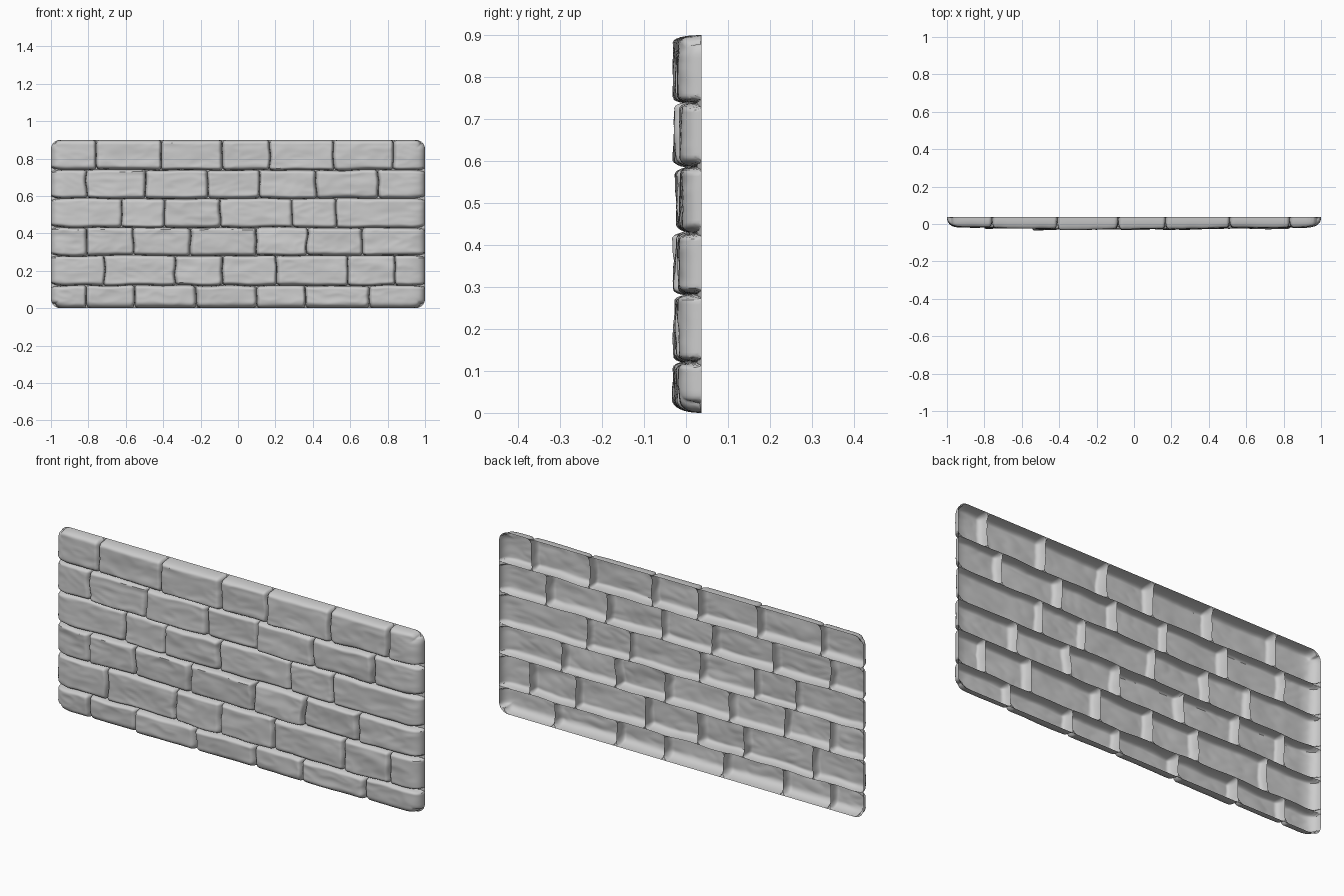
import bpy, bmesh, math, random
from mathutils import Vector, noise

if "Cube" in bpy.data.objects:
    bpy.data.objects.remove(bpy.data.objects["Cube"])

random.seed(4)
H = 0.9            # panel height
BACK = 0.037       # open back rim
GROOVE = 0.026     # mortar depth
CORNER = 0.05      # rounded outline of the panel

# Courses: bottom, top, mean face depth, vertical joints
courses = [
    (0.000, 0.121, -0.024, [-0.81, -0.553, -0.222, 0.099, 0.361, 0.703]),
    (0.121, 0.281, -0.024, [-0.714, -0.334, -0.083, 0.206, 0.585, 0.837]),
    (0.281, 0.431, -0.023, [-0.81, -0.559, -0.254, 0.099, 0.372, 0.666]),
    (0.431, 0.586, -0.018, [-0.623, -0.393, -0.094, 0.291, 0.527]),
    (0.586, 0.738, -0.021, [-0.81, -0.495, -0.163, 0.115, 0.42, 0.75]),
    (0.738, 0.900, -0.024, [-0.757, -0.41, -0.083, 0.168, 0.51, 0.832]),
]


def spaced(a, b, n):
    """Positions from a to b, denser near both ends."""
    return [a + (b - a) * (0.5 - 0.5 * math.cos(math.pi * i / n)) for i in range(n + 1)]


def place(x, z):
    """Make joints slightly uneven and round the panel's corners."""
    rim = min(1 - abs(x), z, H - z)
    fade = min(1, max(0, rim) / 0.06)
    wx = x + 0.008 * fade * noise.noise(Vector((x * 9, 3.1, z * 14)))
    wz = z + 0.007 * fade * noise.noise(Vector((x * 7, 8.7, z * 9)))
    qx = abs(wx) - (1 - CORNER)
    qz = abs(wz - H / 2) - (H / 2 - CORNER)
    if qx > 0 and qz > 0:
        s = max(qx, qz) / math.hypot(qx, qz)
        wx = math.copysign(1 - CORNER + qx * s, wx)
        wz = H / 2 + math.copysign(H / 2 - CORNER + qz * s, wz - H / 2)
    return wx, wz


def edge(d0, d1, r0, r1):
    """0 on the flat face, rising to 1 at either edge."""
    return max(0, 1 - d0 / r0, 1 - d1 / r1)


def brick(name, x0, x1, z0, z1, face):
    bm = bmesh.new()
    # rounding widths: broad at the panel ends and foot, tight in the joints
    rl = 0.085 if x0 <= -1 else random.uniform(0.016, 0.026)
    rr = 0.085 if x1 >= 1 else random.uniform(0.016, 0.026)
    rb = 0.036 if z0 <= 0 else random.uniform(0.016, 0.026)
    rt = 0.022 if z1 >= H else random.uniform(0.014, 0.02)
    tx, tz = random.uniform(-0.025, 0.025), random.uniform(-0.05, 0.05)
    seed = random.uniform(0, 50)
    nx, nz = 44, 28
    grid = []
    for x in spaced(x0, x1, nx):
        col = []
        for z in spaced(z0, z1, nz):
            a = edge(x - x0, x1 - x, rl, rr)
            b = edge(z - z0, z1 - z, rb, rt)
            t = min(1, math.hypot(a, b))
            h = (1 - t ** 2.3) ** (1 / 2.3)
            # tilted, chiselled face
            p = Vector((x * 6, seed, z * 13))
            chip = 0.005 * noise.noise(p) + 0.004 * abs(noise.noise(p * 1.9))
            y = face + tx * (x - (x0 + x1) / 2) + tz * (z - (z0 + z1) / 2) + chip
            rim = min(1 - abs(x), z, H - z)
            base = GROOVE + (BACK - GROOVE) * max(0, 1 - rim / 0.03)
            px, pz = place(x, z)
            col.append(bm.verts.new((px, max(-0.037, base + (y - base) * h), pz)))
        grid.append(col)
    for i in range(nx):
        for j in range(nz):
            bm.faces.new((grid[i][j], grid[i + 1][j], grid[i + 1][j + 1], grid[i][j + 1]))
    me = bpy.data.meshes.new(name)
    bm.to_mesh(me)
    bm.free()
    ob = bpy.data.objects.new(name, me)
    bpy.context.collection.objects.link(ob)
    return ob


# Bricks, open at the back, meeting in the mortar grooves
bricks = []
for r, (z0, z1, face, joints) in enumerate(courses):
    xs = [-1] + joints + [1]
    for c in range(len(xs) - 1):
        depth = face + random.uniform(-0.007, 0.006)
        if c in (0, len(xs) - 2):
            depth = face + 0.006
        bricks.append(brick(f"brick_{r + 1}_{c + 1}", xs[c], xs[c + 1], z0, z1, depth))

# Smooth shading with crisp chipped edges
bpy.ops.object.select_all(action='DESELECT')
for ob in bricks:
    ob.select_set(True)
bpy.context.view_layer.objects.active = bricks[0]
bpy.ops.object.shade_smooth_by_angle(angle=math.radians(40))
